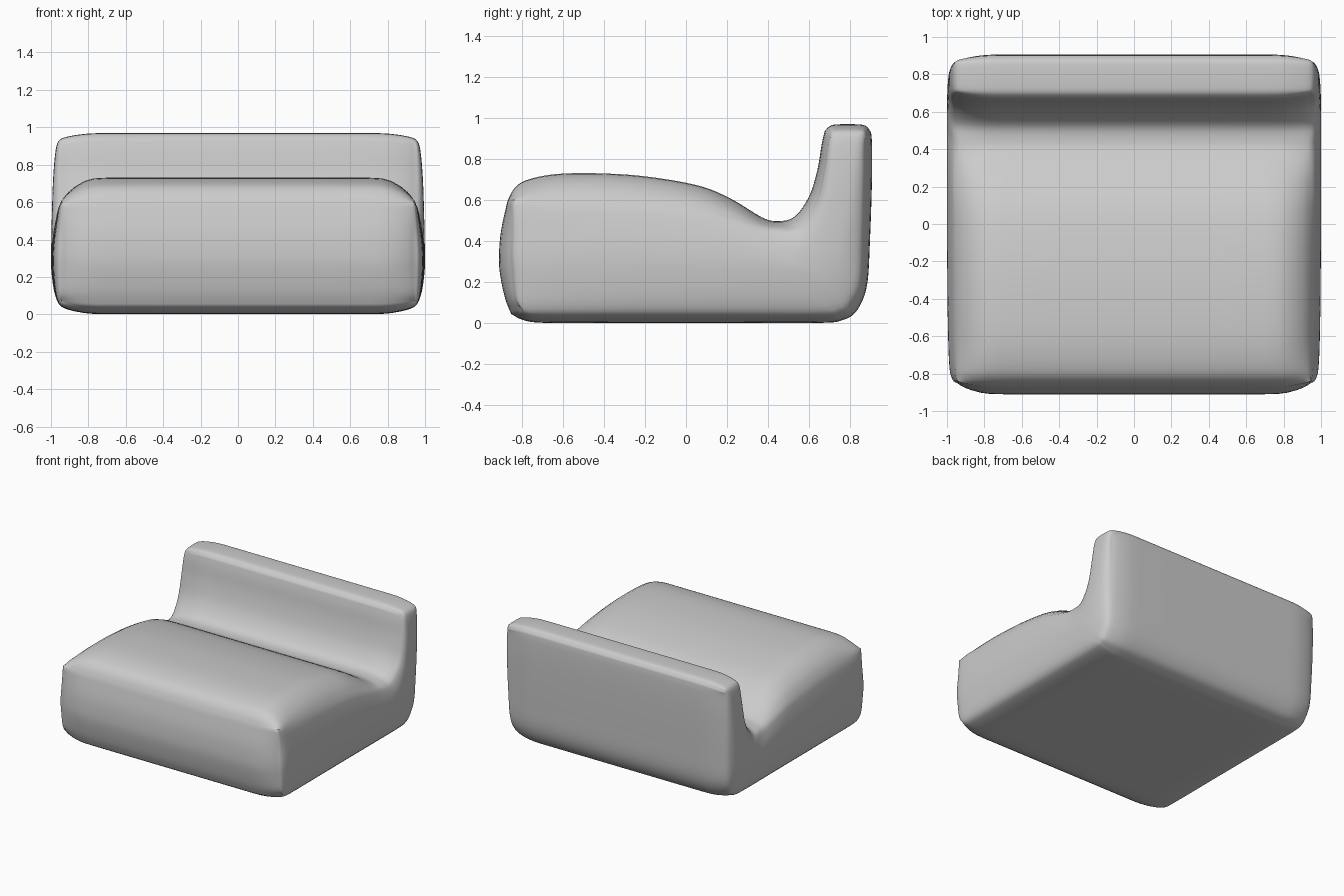
import bpy, bmesh, math

if "Cube" in bpy.data.objects:
    bpy.data.objects.remove(bpy.data.objects["Cube"])

# Outline curves: (y, z) at mid-width, then (dy, dz) shift at the side seam
FRONT = [(-.85, .045, .05, .03), (-.88, .12, .05, 0), (-.905, .24, .06, 0),
         (-.91, .33, .06, 0), (-.90, .45, .055, 0), (-.87, .59, .03, .01)]
TOP = [(-.87, .59, .03, .01), (-.84, .65, .02, -.05), (-.78, .695, .01, -.09),
       (-.64, .725, 0, -.125), (-.44, .73, 0, -.13), (-.2, .715, 0, -.13),
       (.06, .67, 0, -.115), (.22, .605, 0, -.09), (.37, .515, 0, -.045),
       (.45, .497, 0, -.037), (.53, .52, .01, -.05), (.60, .62, .03, -.04),
       (.64, .75, .03, -.02), (.66, .87, .03, -.01), (.675, .935, .025, -.03)]
REAR = [(.90, .93, -.025, -.03), (.875, .96, -.01, -.03), (.83, .968, 0, -.03),
        (.74, .968, 0, -.03), (.70, .96, .01, -.03), (.675, .935, .025, -.03)]
BOTTOM = [(-.85, .045, .05, .03), (-.79, .015, .01, .035), (-.68, .002, 0, .04),
          (-.3, .002, 0, .04), (.2, .002, 0, .04), (.65, .002, 0, .04),
          (.76, .015, -.01, .04), (.83, .06, -.035, .03), (.88, .18, -.035, .01),
          (.895, .4, -.035, 0), (.905, .7, -.035, 0), (.905, .87, -.035, 0),
          (.90, .93, -.025, -.03)]
# Across the width: (x, blend towards the seam outline)
STATIONS = [(0, 0), (.4, 0), (.70, 0), (.77, .03), (.82, .14), (.87, .36),
            (.905, .58), (.93, .80), (.945, 1)]
M, K = 56, 20


def sample(pts, n):
    """Smooth curve through pts, n + 1 samples."""
    out, last = [], len(pts) - 1
    for i in range(n + 1):
        f = i / n * last
        k = min(int(f), last - 1)
        t = f - k
        a, b, c, d = (pts[min(max(k + o, 0), last)] for o in (-1, 0, 1, 2))
        out.append([q + .5 * t * (r - p + t * (2*p - 5*q + 4*r - s + t * (3*(q - r) + s - p)))
                    for p, q, r, s in zip(a, b, c, d)])
    return out


front, rear = sample(FRONT, K), sample(REAR, K)
top, bottom = sample(TOP, M), sample(BOTTOM, M)
loop = bottom[:-1] + rear[:-1] + top[:0:-1] + front[:0:-1]


def at(p, w):
    return p[0] + w * p[2], p[1] + w * p[3]


def side_point(i, j):
    """Bulged side panel stretched between the four seam curves."""
    u, v = i / M, j / K
    b, t, f, r = (at(p, 1) for p in (bottom[i], top[i], front[j], rear[j]))
    c = [at(p, 1) for p in (front[0], front[-1], rear[0], rear[-1])]
    y, z = ((1 - v) * b[k] + v * t[k] + (1 - u) * f[k] + u * r[k]
            - (1 - u) * ((1 - v) * c[0][k] + v * c[1][k])
            - u * ((1 - v) * c[2][k] + v * c[3][k]) for k in (0, 1))
    bulge = (1 - (2 * u - 1) ** 4) * max(math.sin(math.pi * v), 0) ** .7
    return .945 + .055 * bulge, y, z


def add_grid(bm, rows, closed=False):
    grid = [[bm.verts.new(p) for p in row] for row in rows]
    n = len(rows[0])
    for a, b in zip(grid, grid[1:]):
        for j in range(n if closed else n - 1):
            k = (j + 1) % n
            bm.faces.new((a[j], a[k], b[k], b[j]))


bm = bmesh.new()
for s in (1, -1):
    # upholstered band running round the profile
    add_grid(bm, [[(s * x, *at(p, w)) for p in loop] for x, w in STATIONS], True)
    # side panel
    panel = [[side_point(i, j) for j in range(K + 1)] for i in range(M + 1)]
    add_grid(bm, [[(s * x, y, z) for x, y, z in row] for row in panel])
bmesh.ops.remove_doubles(bm, verts=bm.verts, dist=1e-4)
bmesh.ops.recalc_face_normals(bm, faces=bm.faces)
mesh = bpy.data.meshes.new("lounge_seat")
bm.to_mesh(mesh)
bm.free()
seat = bpy.data.objects.new("lounge_seat", mesh)
bpy.context.collection.objects.link(seat)
bpy.context.view_layer.objects.active = seat
seat.select_set(True)
bpy.ops.object.shade_smooth_by_angle(angle=math.radians(50))
